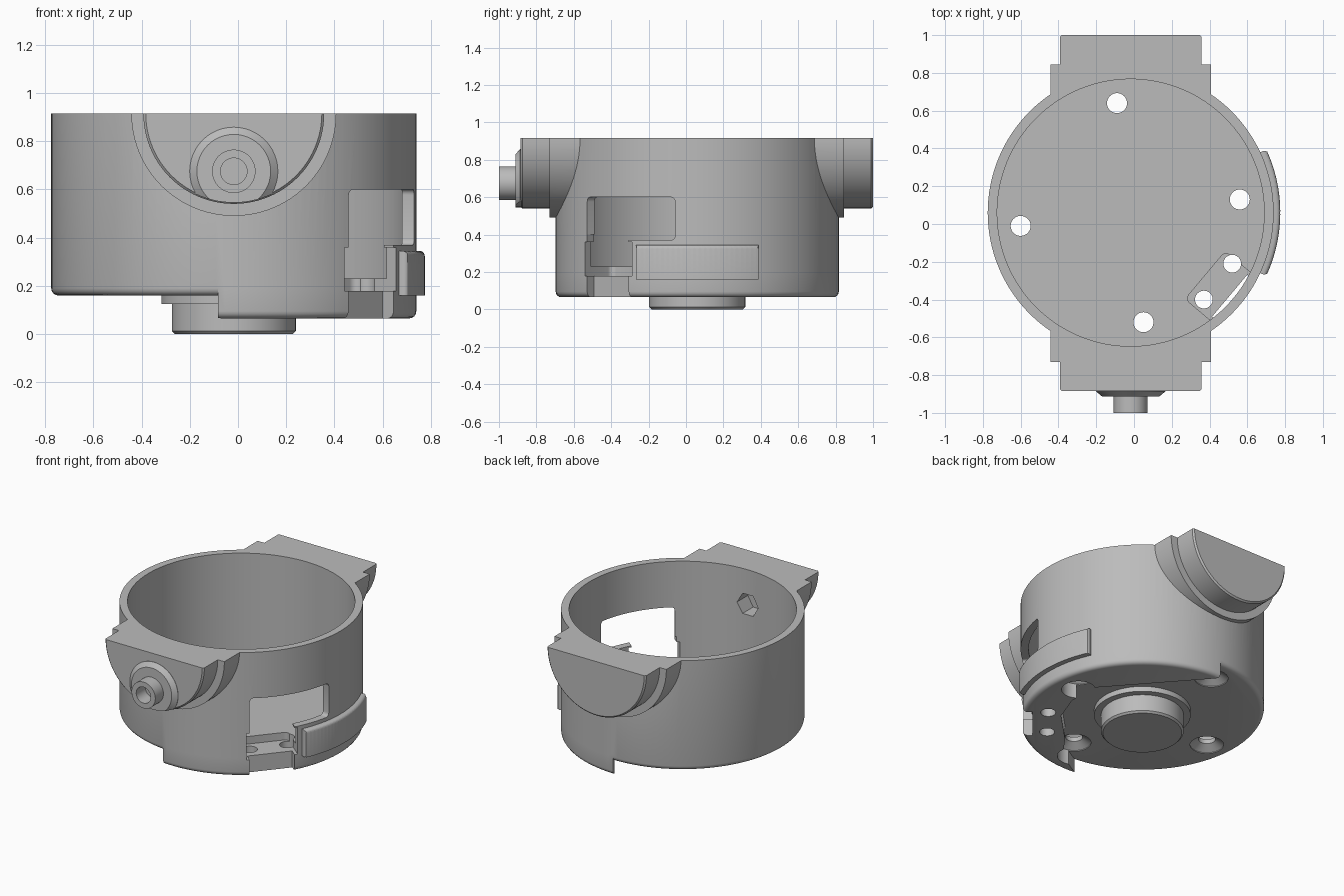
import bpy, bmesh
from math import sin, cos, radians, pi, hypot
from mathutils import Matrix, Vector

cube = bpy.data.objects.get("Cube")
if cube:
    bpy.data.objects.remove(cube, do_unlink=True)

CX, CY = -0.0175, 0.06          # axis of the housing
R_OUT, R_IN, TOP, FLOOR, BASE, SKIRT = 0.757, 0.707, 0.915, 0.23, 0.16, 0.065

grey = bpy.data.materials.new("plain grey")
grey.use_nodes = True
grey.diffuse_color = (0.5, 0.5, 0.5, 1)
grey.node_tree.nodes["Principled BSDF"].inputs["Base Color"].default_value = (0.5, 0.5, 0.5, 1)


def finish(name, bm):
    bmesh.ops.recalc_face_normals(bm, faces=bm.faces[:])
    mesh = bpy.data.meshes.new(name)
    bm.to_mesh(mesh)
    bm.free()
    mesh.materials.append(grey)
    ob = bpy.data.objects.new(name, mesh)
    bpy.context.collection.objects.link(ob)
    return ob


def lathe(name, profile, at=(CX, CY, 0), axis="Z", seg=96):
    """Solid of revolution from (radius, height) pairs; axis Y points to the back."""
    bm = bmesh.new()
    rings = [[bm.verts.new((r * cos(2 * pi * i / seg), r * sin(2 * pi * i / seg), h))
              for i in range(seg)] for r, h in profile]
    for a, b in zip(rings, rings[1:]):
        for i in range(seg):
            j = (i + 1) % seg
            bm.faces.new((a[i], a[j], b[j], b[i]))
    bm.faces.new(rings[0])
    bm.faces.new(rings[-1])
    if axis == "Y":
        bm.transform(Matrix.Rotation(-pi / 2, 4, "X"))
    bm.transform(Matrix.Translation(at))
    return finish(name, bm)


def prism(name, points, z0, z1, bevel=0, rule=None):
    """Extruded outline around the housing axis, with optional bevelled edges."""
    bm = bmesh.new()
    face = bm.faces.new([bm.verts.new((x, y, z0)) for x, y in points])
    new = bmesh.ops.extrude_face_region(bm, geom=[face])["geom"]
    bmesh.ops.translate(bm, vec=(0, 0, z1 - z0),
                        verts=[g for g in new if isinstance(g, bmesh.types.BMVert)])
    if bevel:
        bmesh.ops.bevel(bm, geom=[e for e in bm.edges if rule(e)], offset=bevel,
                        segments=4, profile=0.5, affect="EDGES")
    bm.transform(Matrix.Translation((CX, CY, 0)))
    return finish(name, bm)


def sector(r0, r1, a0, a1, n=24):
    angles = [radians(a0 + (a1 - a0) * i / n) for i in range(n + 1)]
    return ([(r1 * cos(a), r1 * sin(a)) for a in angles] +
            [(r0 * cos(a), r0 * sin(a)) for a in reversed(angles)])


def flat_box(d0, d1, half):
    """Rectangle facing the diagonal of the service opening."""
    n, t = Vector((cos(radians(-40)), sin(radians(-40)))), Vector((sin(radians(40)), cos(radians(40))))
    return [tuple(n * d + t * s) for d, s in ((d0, -half), (d1, -half), (d1, half), (d0, half))]


def boolean(target, tool, mode):
    mod = target.modifiers.new("cut", "BOOLEAN")
    mod.operation, mod.solver, mod.object = mode, "EXACT", tool
    bpy.context.view_layer.objects.active = target
    bpy.ops.object.modifier_apply(modifier=mod.name)
    bpy.data.objects.remove(tool, do_unlink=True)


def smooth(ob, angle=30):
    bpy.ops.object.select_all(action="DESELECT")
    ob.select_set(True)
    bpy.context.view_layer.objects.active = ob
    bpy.ops.object.shade_smooth_by_angle(angle=radians(angle))


def rounded_foot(z, top):
    f = 0.03
    arc = [(R_OUT - f + f * sin(a * pi / 8), z + f - f * cos(a * pi / 8)) for a in range(5)]
    return arc + [(R_OUT, top)]


def radial(e):
    a, b = (v.co for v in e.verts)
    return abs(a.z - b.z) < 1e-4 and abs(hypot(a.x, a.y) - hypot(b.x, b.y)) > 0.1


# Main drum and the lower skirt on one side of it
body = lathe("housing", rounded_foot(BASE, TOP), seg=128)
skirt = lathe("skirt", rounded_foot(SKIRT, 0.21), seg=128)
outline = [(-0.065, -1), (-0.065, -0.735), (0.125, -0.62), (0.245, -0.456), (0.45, -0.25),
           (0.52, -0.06), (0.52, 0.15), (0, 0.74), (0, 1), (1, 1), (1, -1)]
boolean(skirt, prism("skirt_area", outline, 0, 0.5), "INTERSECT")
boolean(body, skirt, "UNION")

# Stepped half-round ears at the front and back
for side, y_step, y_end in ((-1, 0.73, 0.885), (1, 0.845, 1.0)):
    y0 = 0.4
    ear = lathe("ear", [(0.425, side * y0), (0.425, side * y_step), (0.375, side * y_step),
                        (0.375, side * (y_end - 0.01)), (0.365, side * y_end)],
                at=(CX, 0, TOP), axis="Y", seg=96)
    boolean(body, ear, "UNION")
boolean(body, prism("top_trim", [(-2, -2), (2, -2), (2, 2), (-2, 2)], TOP, 2), "DIFFERENCE")
boolean(body, lathe("bore", [(R_IN, FLOOR), (R_IN, 1.2)], seg=128), "DIFFERENCE")

# Service window with a recessed pad below it
boolean(body, prism("window", sector(0.6, 0.9, -51, -9), 0.37, 0.6, 0.025, radial), "DIFFERENCE")
boolean(body, prism("window_lower", sector(0.69, 0.9, -51, -29), 0.2, 0.42), "DIFFERENCE")
boolean(body, prism("flat_cut", flat_box(0.684, 0.95, 0.145), 0, 0.4), "DIFFERENCE")
boolean(body, prism("pad", flat_box(0.515, 0.9, 0.165), 0.178, 0.36, 0.03,
                    lambda e: abs(e.verts[0].co.z - e.verts[1].co.z) > 0.1), "DIFFERENCE")
for x, y in ((0.37, -0.4), (0.52, -0.21)):
    boolean(body, lathe("pad_hole", [(0.047, 0), (0.047, 0.5)], (x, y, 0), seg=32), "DIFFERENCE")

# Countersunk floor holes
for x, y in ((-0.09, 0.64), (0.56, 0.13), (0.05, -0.52), (-0.6, -0.01)):
    boolean(body, lathe("floor_hole", [(0.105, 0), (0.105, 0.165), (0.053, 0.2), (0.053, 0.4)],
                        (x, y, 0), seg=32), "DIFFERENCE")

# Nut pocket in the inside wall behind the spigot
boolean(body, lathe("nut_pocket", [(0.08, -0.76), (0.08, -0.5)], (CX, 0, 0.675), "Y", 6), "DIFFERENCE")
smooth(body)

# Spigot on the front ear
spigot = lathe("spigot", [(0.183, -0.87), (0.183, -0.887), (0.153, -0.912), (0.09, -0.912),
                          (0.09, -1.0), (0.055, -1.0), (0.055, -0.9)], (CX, 0, 0.675), "Y", 48)
boolean(spigot, lathe("spigot_trim", [(0.37, -1.1), (0.37, -0.8)], (CX, 0, TOP), "Y"), "INTERSECT")
smooth(spigot)

# Central plug with its shoulder ring underneath
plug = lathe("bottom_plug", [(0.245, 0), (0.257, 0.012), (0.257, 0.125), (0.3, 0.125), (0.3, 0.18)])
smooth(plug)


# Raised band on the side
def outer_rim(e):
    return all(hypot(v.co.x, v.co.y) > 0.78 for v in e.verts) and (
        abs(e.verts[0].co.z - e.verts[1].co.z) > 0.1 or min(v.co.z for v in e.verts) > 0.3)


band = prism("side_band", sector(0.73, 0.792, -25, 25), BASE, 0.345, 0.022, outer_rim)
smooth(band)
